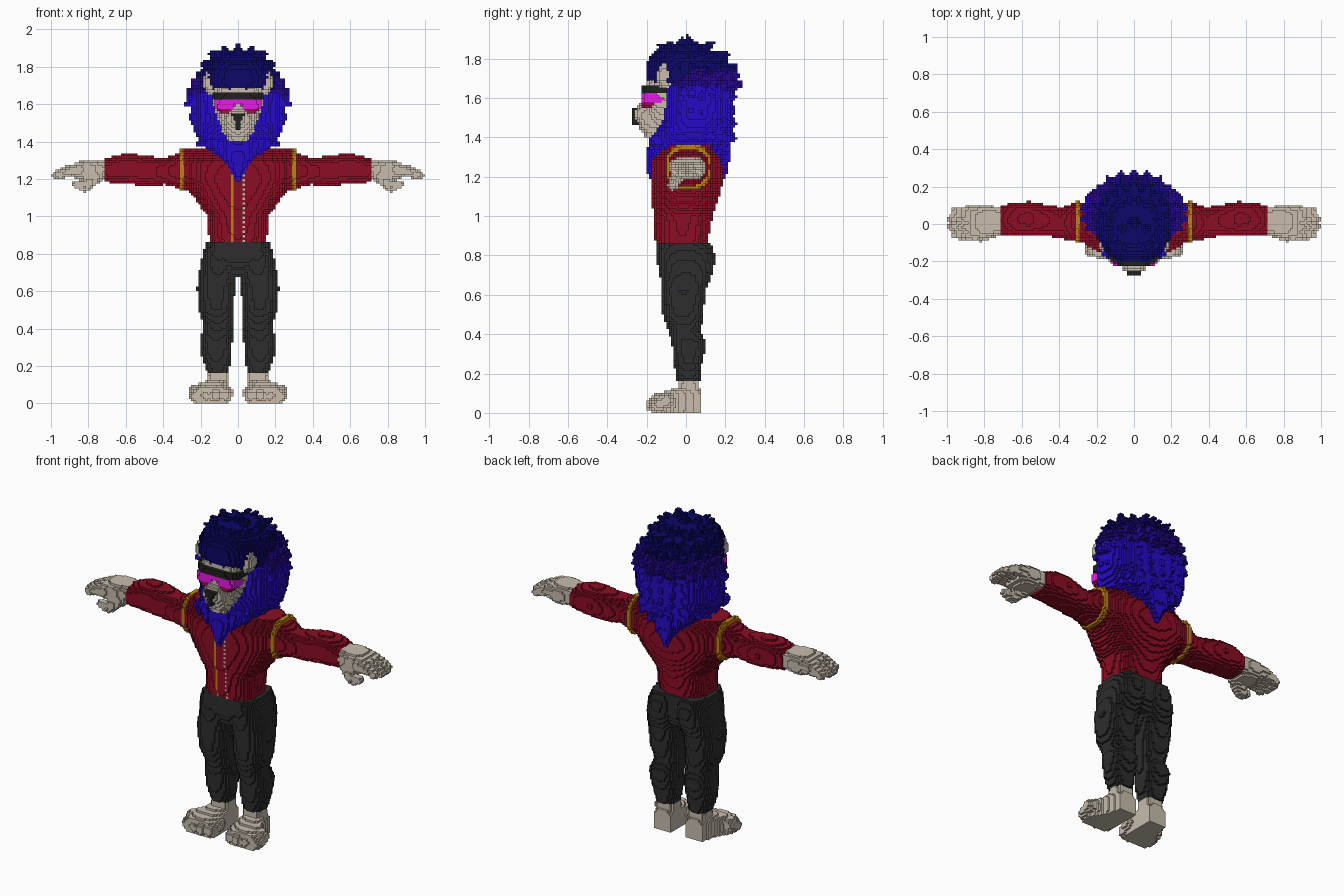
import bpy, math
from mathutils import Vector

cube = bpy.data.objects.get("Cube")
if cube:
    bpy.data.objects.remove(cube, do_unlink=True)

V = 0.0125      # edge of one block
cells = {}      # (i, j, k) -> part name; later parts replace earlier ones

COLOURS = {
    "cream fur": (0.58, 0.51, 0.42),
    "red cloth": (0.26, 0.004, 0.017),
    "charcoal cloth": (0.026, 0.026, 0.026),
    "dark blue hair": (0.004, 0.002, 0.14),
    "violet hair": (0.018, 0.002, 0.28),
    "bright blue hair": (0.02, 0.003, 0.58),
    "gold trim": (0.52, 0.22, 0.006),
    "magenta glass": (0.8, 0.01, 0.8),
    "crimson glass": (0.35, 0.004, 0.07),
    "black": (0.014, 0.016, 0.014),
}

PARTS = {
    "trousers": "charcoal cloth", "feet": "cream fur", "jacket": "red cloth",
    "sleeves": "red cloth", "hands": "cream fur", "shoulder_trim": "gold trim",
    "front_seam": "gold trim", "zip_teeth": "cream fur",
    "lower_mane": "bright blue hair", "middle_mane": "violet hair",
    "crown": "dark blue hair", "face": "cream fur", "ears": "cream fur",
    "nose": "black", "visor_frame": "black", "visor_lens": "magenta glass",
    "visor_rim": "crimson glass",
}


def fill(part, low, high, inside, mirror):
    """Claim every block in a box whose centre passes the test."""
    span = [range(math.floor(a / V), math.ceil(b / V) + 1) for a, b in zip(low, high)]
    for i in span[0]:
        for j in span[1]:
            for k in span[2]:
                if k >= 0 and inside(((i + .5) * V, (j + .5) * V, (k + .5) * V)):
                    cells[i, j, k] = part
                    if mirror:
                        cells[-1 - i, j, k] = part


def loft(part, axis, stations, power=2.4, mirror=False):
    """Rounded sections along an axis: (t, a0, a1, b0, b1) or (t, half_a, b0, b1)."""
    rows = [s if len(s) == 5 else (s[0], -s[1], *s[1:]) for s in stations]
    others = [n for n in range(3) if n != axis]

    def inside(p):
        t = p[axis]
        for s, e in zip(rows, rows[1:]):
            if s[0] <= t <= e[0]:
                f = (t - s[0]) / (e[0] - s[0])
                a0, a1, b0, b1 = [u + (v - u) * f for u, v in zip(s[1:], e[1:])]
                u = abs(2 * p[others[0]] - a0 - a1) / (a1 - a0)
                v = abs(2 * p[others[1]] - b0 - b1) / (b1 - b0)
                return u ** power + v ** power <= 1
        return False

    low, high = [0] * 3, [0] * 3
    low[axis], high[axis] = rows[0][0], rows[-1][0]
    for n, c in zip(others, (1, 3)):
        low[n] = min(r[c] for r in rows)
        high[n] = max(r[c + 1] for r in rows)
    fill(part, low, high, inside, mirror)


def taper(part, start, end, r0, r1=0.0, mirror=True):
    """Rounded rod or spike between two points."""
    a, b = Vector(start), Vector(end)
    d = b - a

    def inside(p):
        q = Vector(p) - a
        f = max(0, min(1, q.dot(d) / d.length_squared))
        return (q - d * f).length <= r0 + (r1 - r0) * f

    r = max(r0, r1)
    fill(part, [min(u, v) - r for u, v in zip(a, b)],
         [max(u, v) + r for u, v in zip(a, b)], inside, mirror)


def tuft_row(part, z, rx, ry, cy, first, last, count, out, rise, r):
    """Mirrored spikes round the head; angle runs from the side to the back."""
    for n in range(count):
        a = math.radians(first + (last - first) * n / (count - 1))
        c, s = math.cos(a), math.sin(a)
        wave = z + V * (n % 2)
        taper(part, (rx * c, cy + ry * s, wave),
              ((rx + out) * c, cy + (ry + out) * s, wave + rise), r)


# Legs and hips
loft("trousers", 2, [
    (.16, .05, .165, -.045, .07), (.25, .035, .195, -.06, .08),
    (.35, .03, .2, -.07, .105), (.42, .025, .185, -.09, .075),
    (.5, .025, .21, -.12, .09), (.62, .015, .22, -.125, .1),
    (.72, .0, .205, -.135, .14), (.8, .0, .19, -.15, .15),
    (.86, .0, .17, -.15, .13)], 2.6, True)
loft("trousers", 2, [(.68, .16, -.1, .1), (.76, .195, -.15, .13),
                     (.86, .17, -.155, .125)])

# Feet with four toes each
loft("feet", 2, [(.06, .05, .165, -.05, .07), (.16, .05, .16, -.04, .065)], 3, True)
loft("feet", 1, [(-.17, .06, .23, -.02, .09), (-.1, .045, .235, -.02, .11),
                 (-.03, .045, .19, -.02, .13), (.07, .05, .16, -.02, .12)], 4, True)
for n in range(4):
    x = .068 + .052 * n
    taper("feet", (x, -.1, .06), (x, -.165 + .012 * abs(n - 1), .04), .04, .036)

# Jacket body
loft("jacket", 2, [
    (.86, .155, -.155, .11), (1, .16, -.165, .135), (1.05, .2, -.17, .15),
    (1.12, .25, -.175, .175), (1.2, .3, -.18, .19), (1.29, .31, -.17, .18),
    (1.36, .28, -.1, .13)])

# Sleeves, shoulder trim and hands
loft("sleeves", 0, [
    (.26, -.1, .12, 1.14, 1.36), (.32, -.09, .11, 1.15, 1.34),
    (.39, -.08, .09, 1.17, 1.31), (.46, -.065, .1, 1.16, 1.32),
    (.56, -.065, .12, 1.17, 1.335), (.64, -.065, .115, 1.175, 1.33),
    (.71, -.06, .1, 1.185, 1.305)], mirror=True)
loft("shoulder_trim", 0, [(.29, -.105, .13, 1.13, 1.37),
                          (.315, -.1, .125, 1.14, 1.355)], mirror=True)
loft("hands", 0, [
    (.71, -.055, .09, 1.2, 1.3), (.8, -.08, .1, 1.18, 1.305),
    (.87, -.08, .09, 1.2, 1.29)], 2.8, True)
for n in range(4):
    y = -.058 + .042 * n
    reach = .965 - .02 * abs(n - 1.5)
    taper("hands", (.85, y, 1.25), (reach - .05, y, 1.245), .032, .028)
    taper("hands", (reach - .05, y, 1.245), (reach + .02, y, 1.22), .028, .022)
taper("hands", (.76, -.04, 1.21), (.82, -.065, 1.16), .036, .03)
taper("hands", (.82, -.065, 1.16), (.865, -.07, 1.17), .03, .02)

# Seam and zip on the jacket front
for (i, j, k), part in list(cells.items()):
    if part == "jacket" and j < -4:
        if i == -3:
            cells[i, j, k] = "front_seam"
        elif i == 2 and k % 2:
            cells[i, j, k] = "zip_teeth"

# Mane below the ears, hanging to a point in front and behind
loft("lower_mane", 2, [
    (1.19, .025, -.19, .2), (1.25, .065, -.2, .215), (1.31, .12, -.2, .22),
    (1.37, .18, -.19, .225), (1.43, .225, -.16, .23), (1.5, .25, -.12, .235),
    (1.66, .255, -.12, .235)])
for n, z in enumerate((1.62, 1.55, 1.48, 1.41)):
    tuft_row("lower_mane", z, .235 - .022 * n, .15, .055, -25, 90, 8, .06, -.035, .045)
for x in (.04, .09, .14):
    taper("lower_mane", (x, -.15, 1.38), (x * .9, -.185, 1.2 + x), .04)
    taper("lower_mane", (x, .18, 1.42), (x, .225, 1.22 + x), .045)

# Middle layer of the mane
loft("middle_mane", 2, [(1.63, .235, -.1, .23), (1.72, .215, -.1, .235)])
tuft_row("middle_mane", 1.66, .21, .17, .055, -20, 90, 8, .075, .0, .05)
tuft_row("middle_mane", 1.7, .2, .17, .055, -10, 85, 7, .06, .02, .045)

# Crown of upswept tufts
loft("crown", 2, [
    (1.67, .2, -.19, .2), (1.72, .205, -.205, .215), (1.78, .195, -.2, .195),
    (1.83, .165, -.17, .14), (1.88, .1, -.09, .09)])
tuft_row("crown", 1.73, .16, .16, .04, -20, 90, 7, .075, .03, .05)
tuft_row("crown", 1.79, .14, .13, .03, -50, 90, 7, .07, .04, .045)
tuft_row("crown", 1.83, .1, .09, .0, -70, 80, 6, .07, .05, .04)
taper("crown", (0, .01, 1.85), (0, .01, 1.935), .05)
taper("crown", (.06, -.02, 1.85), (.085, -.02, 1.92), .045)

# Face, muzzle and ears
loft("face", 2, [
    (1.42, .07, -.18, .0), (1.5, .1, -.2, .0), (1.56, .125, -.205, .0),
    (1.64, .14, -.205, .0), (1.69, .13, -.205, .0)], 2.8)
loft("face", 2, [
    (1.395, .05, -.205, -.08), (1.45, .07, -.235, -.08), (1.5, .08, -.26, -.08),
    (1.54, .07, -.265, -.08), (1.6, .04, -.215, -.08)], 2.8)
loft("ears", 2, [(1.65, .12, .16, -.13, -.08), (1.69, .11, .185, -.15, -.08),
                 (1.73, .115, .19, -.15, -.08), (1.77, .135, .175, -.13, -.09)],
     mirror=True)
taper("crown", (.05, -.16, 1.72), (.04, -.2, 1.675), .035)

# Nose
loft("nose", 2, [(1.46, .008, -.27, -.2), (1.5, .015, -.28, -.22),
                 (1.55, .036, -.28, -.22)], 6)

# Visor
loft("visor_rim", 2, [(1.555, .035, .1, -.225, -.1), (1.575, .02, .115, -.23, -.1)],
     4, True)
loft("visor_lens", 2, [(1.575, .02, .12, -.23, -.1), (1.6, .01, .125, -.23, -.1)],
     4, True)
loft("visor_lens", 2, [(1.595, .13, -.23, -.05), (1.63, .13, -.23, -.05)], 4)
loft("visor_frame", 2, [(1.625, .138, -.225, -.04), (1.658, .138, -.22, -.04)], 3.5)


# Turn the outer block faces of each part into an object
materials = {}
for name, rgb in COLOURS.items():
    m = bpy.data.materials.new(name)
    m.use_nodes = True
    m.diffuse_color = (*rgb, 1)
    bsdf = next(n for n in m.node_tree.nodes if n.type == "BSDF_PRINCIPLED")
    bsdf.inputs["Base Color"].default_value = (*rgb, 1)
    bsdf.inputs["Roughness"].default_value = 0.8
    materials[name] = m

for part, colour in PARTS.items():
    verts, faces = {}, []
    for cell in (c for c, owner in cells.items() if owner == part):
        for axis in range(3):
            u, w = (axis + 1) % 3, (axis + 2) % 3
            for side in (0, 1):
                beside = list(cell)
                beside[axis] += 2 * side - 1
                if tuple(beside) in cells:
                    continue
                quad = []
                for du, dw in ((0, 0), (1, 0), (1, 1), (0, 1)):
                    corner = list(cell)
                    corner[axis] += side
                    corner[u] += du
                    corner[w] += dw
                    quad.append(verts.setdefault(tuple(corner), len(verts)))
                faces.append(quad if side else quad[::-1])
    mesh = bpy.data.meshes.new(part)
    mesh.from_pydata([Vector(v) * V for v in verts], [], faces)
    mesh.materials.append(materials[colour])
    bpy.context.collection.objects.link(bpy.data.objects.new(part, mesh))
